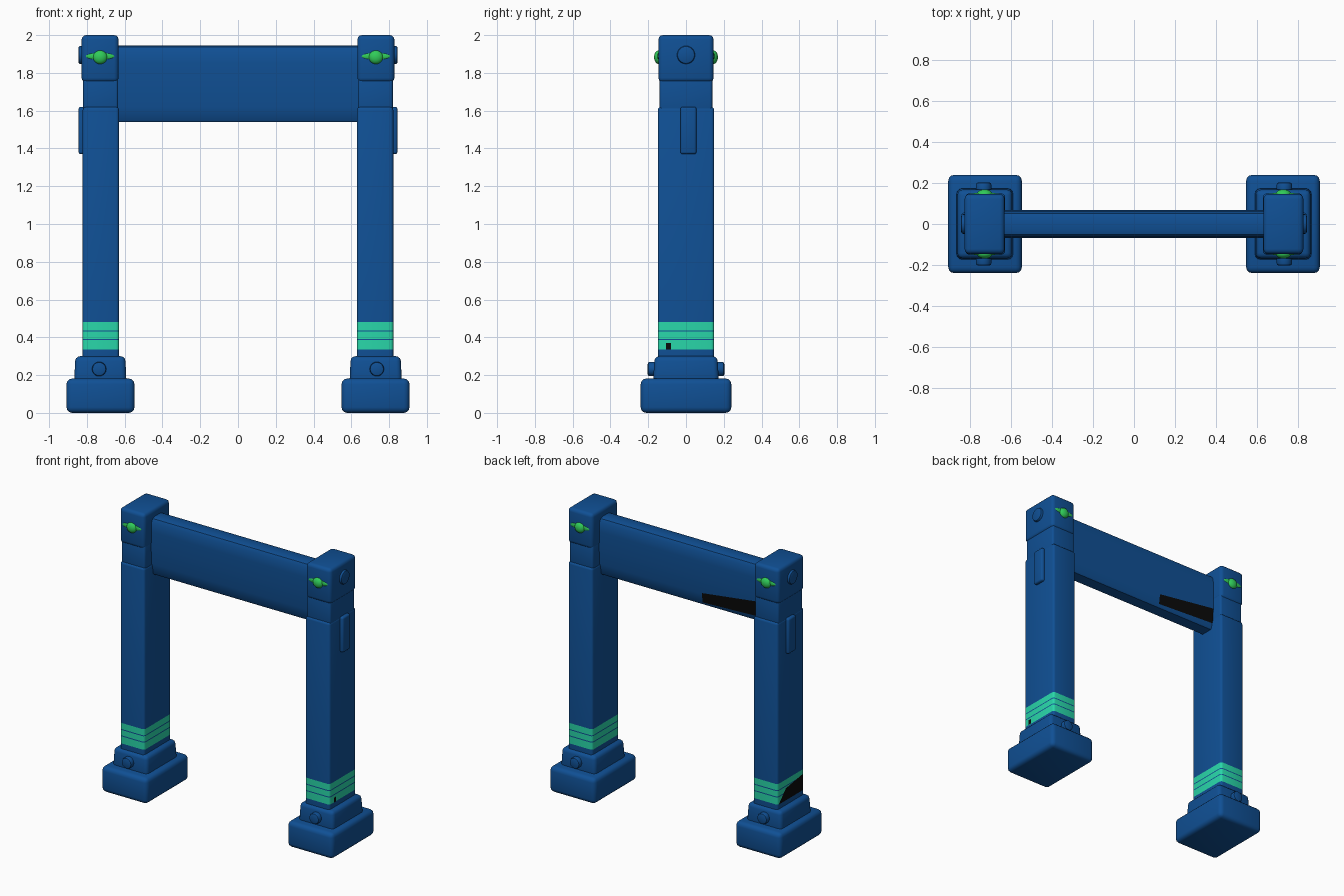
import bpy, bmesh, math
from mathutils import Matrix, Vector

cube = bpy.data.objects.get("Cube")
if cube:
    bpy.data.objects.remove(cube, do_unlink=True)


def material(name, rgb):
    m = bpy.data.materials.new(name)
    m.use_nodes = True
    m.diffuse_color = (*rgb, 1)
    m.node_tree.nodes["Principled BSDF"].inputs["Base Color"].default_value = (*rgb, 1)
    return m


BLUE = material("deep blue", (0.005, 0.08, 0.30))
TEAL = material("teal", (0.022, 0.68, 0.40))
GREEN = material("bright green", (0.03, 0.60, 0.10))
BLACK = material("black", (0.003, 0.003, 0.003))


def finish(name, bm, *mats):
    mesh = bpy.data.meshes.new(name)
    bm.to_mesh(mesh)
    bm.free()
    ob = bpy.data.objects.new(name, mesh)
    bpy.context.collection.objects.link(ob)
    for m in mats:
        mesh.materials.append(m)
    bpy.ops.object.select_all(action='DESELECT')
    ob.select_set(True)
    bpy.context.view_layer.objects.active = ob
    bpy.ops.object.shade_smooth_by_angle(angle=math.radians(35))


def rounded_box(side, lo, hi, radius, top_scale=1.0):
    # x limits are given for the +x side and mirrored by side
    near, far = sorted((side * lo[0], side * hi[0]))
    lo, hi = Vector((near, *lo[1:])), Vector((far, *hi[1:]))
    bm = bmesh.new()
    bmesh.ops.create_cube(bm, size=1)
    for v in bm.verts:
        if v.co.z > 0:
            v.co.x *= top_scale
            v.co.y *= top_scale
    bmesh.ops.transform(bm, verts=bm.verts, matrix=Matrix.Translation((lo + hi) / 2)
                        @ Matrix.Diagonal((*(hi - lo), 1)))
    bmesh.ops.bevel(bm, geom=bm.edges[:], offset=radius, segments=3,
                    profile=0.5, affect='EDGES')
    return bm


def box(name, side, lo, hi, radius, top_scale=1.0):
    finish(name, rounded_box(side, lo, hi, radius, top_scale), BLUE)


def dome(name, centre, size):
    bm = bmesh.new()
    bmesh.ops.create_uvsphere(bm, u_segments=20, v_segments=12, radius=1)
    bmesh.ops.transform(bm, verts=bm.verts,
                        matrix=Matrix.Translation(centre) @ Matrix.Diagonal((*size, 1)))
    finish(name, bm, GREEN)


def stud(name, centre, radius, depth, axis):
    bm = bmesh.new()
    bmesh.ops.create_cone(bm, cap_ends=True, segments=20, radius1=radius,
                          radius2=radius, depth=depth)
    rims = [e for e in bm.edges if abs(e.verts[0].co.z - e.verts[1].co.z) < 1e-5]
    bmesh.ops.bevel(bm, geom=rims, offset=0.01, segments=2, profile=0.5, affect='EDGES')
    turn = Matrix.Rotation(math.pi / 2, 4, 'X' if axis == 'Y' else 'Y')
    bmesh.ops.transform(bm, verts=bm.verts, matrix=Matrix.Translation(centre) @ turn)
    finish(name, bm, BLUE)


def patch(name, points):
    bm = bmesh.new()
    bm.faces.new([bm.verts.new(p) for p in points])
    finish(name, bm, BLACK)


# Posts: teal stripes are cut in by height
STRIPES = [(0.335, 0.385), (0.392, 0.43), (0.437, 0.48)]


def post(name, side):
    bm = rounded_box(side, (0.63, -0.149, 0.2), (0.822, 0.149, 1.62), 0.016)
    for stripe in STRIPES:
        for z in stripe:
            bmesh.ops.bisect_plane(bm, geom=bm.verts[:] + bm.edges[:] + bm.faces[:],
                                   plane_co=(0, 0, z), plane_no=(0, 0, 1))
    for f in bm.faces:
        z = f.calc_center_median().z
        f.material_index = int(any(a < z < b for a, b in STRIPES))
    finish(name, bm, BLUE, TEAL)


for side, label in ((-1, "right"), (1, "left")):
    # Foot and collar
    box(f"{label}_foot", side, (0.548, -0.24, 0), (0.908, 0.24, 0.182), 0.03)
    box(f"{label}_collar", side, (0.59, -0.175, 0.15), (0.868, 0.175, 0.3), 0.025, 0.95)
    # Post, neck and head
    post(f"{label}_post", side)
    box(f"{label}_neck", side, (0.634, -0.139, 1.58), (0.82, 0.139, 1.78), 0.014)
    box(f"{label}_head", side, (0.632, -0.146, 1.75), (0.828, 0.146, 2.0), 0.024)
    # Outer side rib and knob
    box(f"{label}_side_rib", side, (0.79, -0.03, 1.37), (0.844, 0.055, 1.62), 0.012)
    stud(f"{label}_side_knob", (side * 0.82, 0, 1.895), 0.048, 0.05, 'X')
    # Collar bolts and lights on both faces
    for way, face in ((-1, "front"), (1, "back")):
        stud(f"{label}_{face}_collar_bolt", (side * 0.735, way * 0.17, 0.232), 0.038, 0.065, 'Y')
        dome(f"{label}_{face}_light", (side * 0.73, way * 0.145, 1.883), (0.038, 0.024, 0.036))
        dome(f"{label}_{face}_light_streak", (side * 0.73, way * 0.146, 1.888),
             (0.075, 0.006, 0.018))

# Cross beam with slightly bulging sides
half = [(0.042, 1.54), (0.05, 1.55), (0.06, 1.62), (0.066, 1.72), (0.068, 1.85),
        (0.064, 1.915), (0.052, 1.938), (0.03, 1.945)]
outline = half + [(-y, z) for y, z in reversed(half)]
bm = bmesh.new()
cap = bm.faces.new([bm.verts.new((-0.66, y, z)) for y, z in outline])
swept = bmesh.ops.extrude_face_region(bm, geom=[cap], use_keep_orig=True)
bmesh.ops.translate(bm, vec=(1.32, 0, 0),
                    verts=[v for v in swept["geom"] if isinstance(v, bmesh.types.BMVert)])
bmesh.ops.recalc_face_normals(bm, faces=bm.faces)
finish("cross_beam", bm, BLUE)

# Dark patches on the back of the beam and the outer sides of the bands
patch("beam_back_patch", [(-0.63, 0.061, 1.58), (-0.63, 0.068, 1.69),
                          (-0.17, 0.066, 1.63), (-0.17, 0.056, 1.56)])
patch("right_band_patch", [(-0.825, -0.13, 0.335), (-0.825, -0.13, 0.45),
                           (-0.825, 0.06, 0.42), (-0.825, 0.14, 0.335)])
patch("left_band_patch", [(0.825, -0.105, 0.335), (0.825, -0.08, 0.335),
                          (0.825, -0.08, 0.37), (0.825, -0.105, 0.37)])
